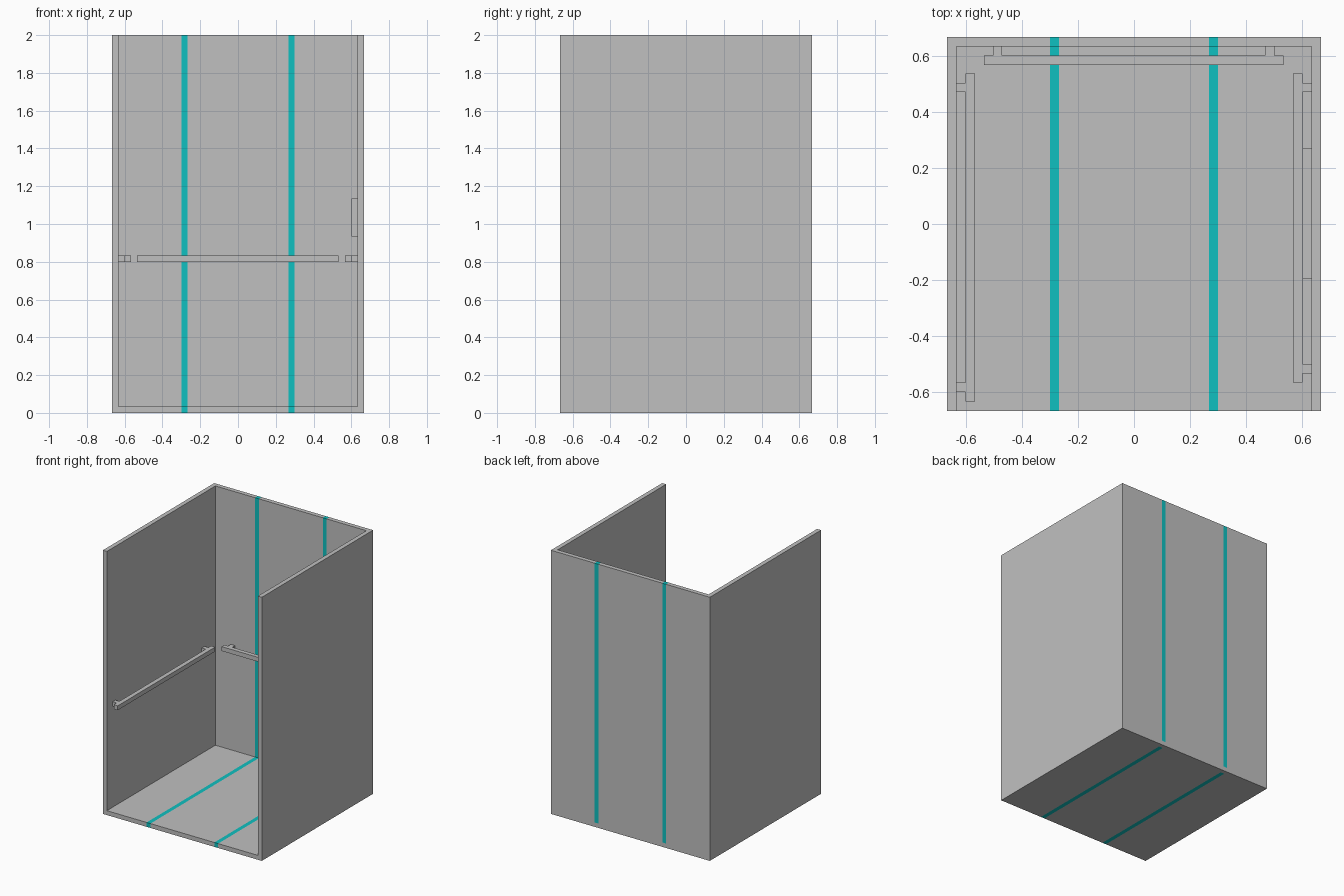
import bpy, bmesh
from mathutils import Vector

if "Cube" in bpy.data.objects:
    bpy.data.objects.remove(bpy.data.objects["Cube"], do_unlink=True)

H = 0.6667            # half width and depth of the cabin
T = 0.0333            # wall thickness
I = H - T             # inner face of the walls
S0, S1 = 0.268, 0.300  # inner and outer edge of a stripe


def material(name, rgb):
    m = bpy.data.materials.new(name)
    m.use_nodes = True
    m.diffuse_color = (*rgb, 1)
    m.node_tree.nodes["Principled BSDF"].inputs["Base Color"].default_value = (*rgb, 1)
    return m


grey = material("light grey", (0.527, 0.527, 0.527))
teal = material("teal", (0.005, 0.527, 0.527))


def add_object(name, bm, *mats):
    me = bpy.data.meshes.new(name)
    bm.to_mesh(me)
    bm.free()
    for m in mats:
        me.materials.append(m)
    ob = bpy.data.objects.new(name, me)
    bpy.context.collection.objects.link(ob)
    return ob


def add_box(bm, lo, hi):
    verts = bmesh.ops.create_cube(bm, size=1)["verts"]
    lo, hi = Vector(lo), Vector(hi)
    for v in verts:
        v.co = (lo + hi) / 2 + v.co * (hi - lo)


# Cabin shell: a box without front and top, thickened inward
bm = bmesh.new()
add_box(bm, (-H, -H, 0), (H, H, 2))
bm.normal_update()
bmesh.ops.delete(bm, geom=[f for f in bm.faces if f.normal.z > 0.5 or f.normal.y < -0.5],
                 context='FACES')
cabin = add_object("cabin_shell", bm, grey, teal)
solid = cabin.modifiers.new("thickness", 'SOLIDIFY')
solid.thickness = T
solid.offset = -1
solid.use_even_offset = True
bpy.context.view_layer.objects.active = cabin
cabin.select_set(True)
bpy.ops.object.modifier_apply(modifier=solid.name)

# Two flush stripes cut into floor and back wall, leaving the rear bottom edge plain
bm = bmesh.new()
bm.from_mesh(cabin.data)
cuts = [((x, 0, 0), (1, 0, 0)) for x in (-S1, -S0, S0, S1)]
cuts += [((0, I, 0), (0, 1, 0)), ((0, 0, T), (0, 0, 1))]
for co, no in cuts:
    bmesh.ops.bisect_plane(bm, geom=bm.verts[:] + bm.edges[:] + bm.faces[:],
                           plane_co=co, plane_no=no, dist=1e-5)
bm.normal_update()
for f in bm.faces:
    c = f.calc_center_median()
    in_corner = c.y > I + 0.001 and c.z < T - 0.001
    f.material_index = int(S0 < abs(c.x) < S1 and not in_corner)
bm.to_mesh(cabin.data)
bm.free()

# Handrails: a square bar on two brackets
Z0, Z1 = 0.80, 0.8333
R0, R1 = I - 2 * T, I - T   # distance of the bar from the centre


def side_rail(name, side, y0, y1, brackets):
    bm = bmesh.new()

    def box(xa, xb, ya, yb):
        xs = sorted((side * xa, side * xb))
        add_box(bm, (xs[0], ya, Z0), (xs[1], yb, Z1))
    box(R0, R1, y0, y1)
    for y in brackets:
        box(R1, I, y, y + T)
    add_object(name, bm, grey)


side_rail("right_handrail", -1, -0.632, 0.536, (-0.598, 0.470))
side_rail("left_handrail", 1, -0.564, 0.536, (-0.532, 0.470))

bm = bmesh.new()
add_box(bm, (-0.534, R0, Z0), (0.532, R1, Z1))
for x in (-0.503, 0.467):
    add_box(bm, (x, R1, Z0), (x + T, I, Z1))
add_object("back_handrail", bm, grey)

# Control panel on the left wall
bm = bmesh.new()
add_box(bm, (I - T, -0.196, 0.935), (I, 0.269, 1.134))
add_object("control_panel", bm, grey)
